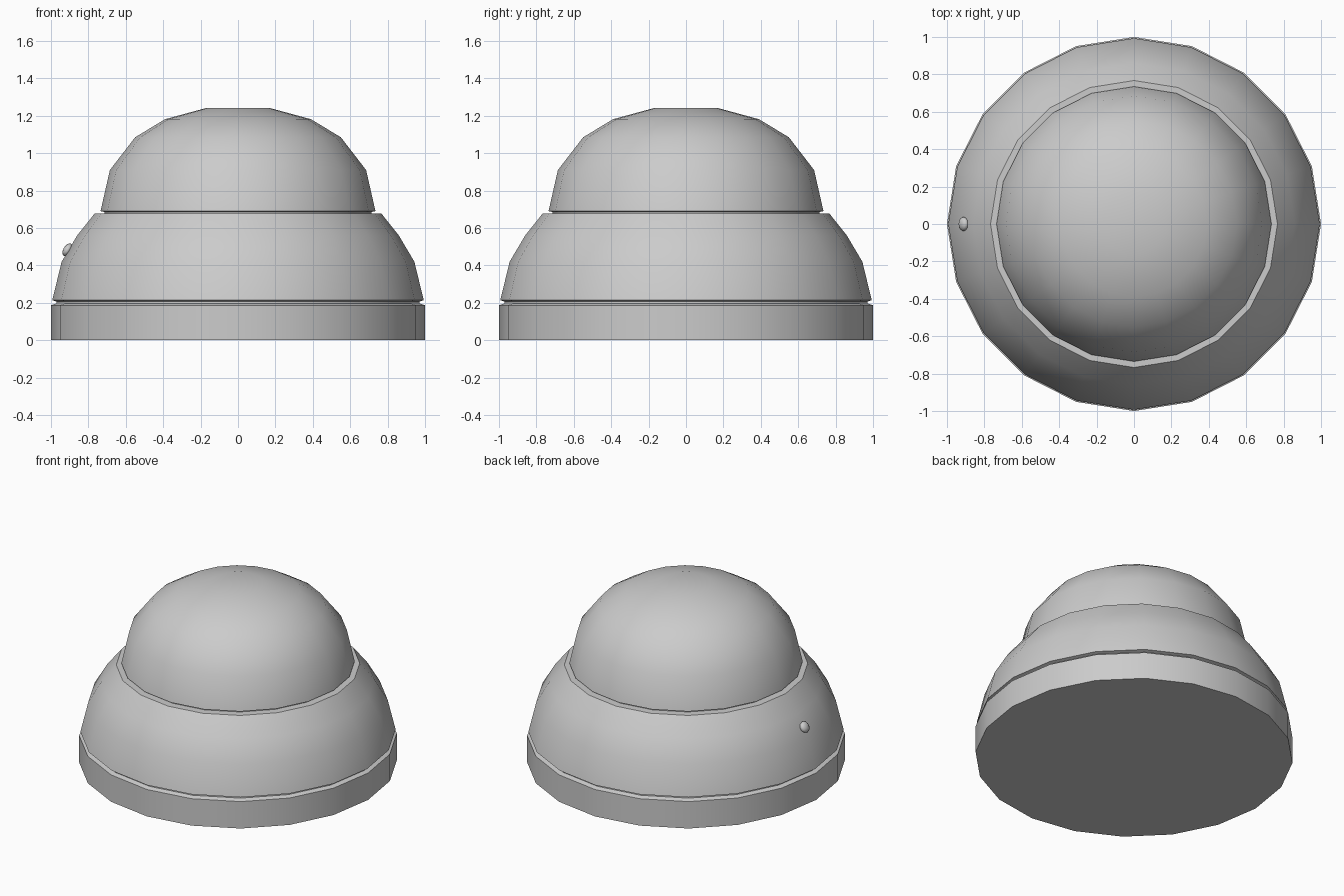
import bpy, bmesh, math
from mathutils import Matrix, Vector

if "Cube" in bpy.data.objects:
    bpy.data.objects.remove(bpy.data.objects["Cube"])

SIDES = 20

grey = bpy.data.materials.new("plain grey")
grey.diffuse_color = (0.6, 0.6, 0.6, 1)
grey.use_nodes = True
grey.node_tree.nodes["Principled BSDF"].inputs["Base Color"].default_value = grey.diffuse_color


def finish(name, bm, angle=40):
    bmesh.ops.recalc_face_normals(bm, faces=bm.faces)
    mesh = bpy.data.meshes.new(name)
    bm.to_mesh(mesh)
    bm.free()
    mesh.materials.append(grey)
    obj = bpy.data.objects.new(name, mesh)
    bpy.context.collection.objects.link(obj)
    bpy.ops.object.select_all(action='DESELECT')
    obj.select_set(True)
    bpy.context.view_layer.objects.active = obj
    bpy.ops.object.shade_smooth_by_angle(angle=math.radians(angle))
    return obj


def lathe(name, profile):
    """Turn (radius, height) points around z and cap both ends."""
    bm = bmesh.new()
    rings = []
    for r, z in profile:
        rings.append([bm.verts.new((r * math.cos(i * math.tau / SIDES),
                                    r * math.sin(i * math.tau / SIDES), z))
                      for i in range(SIDES)])
    for a, b in zip(rings, rings[1:]):
        for i in range(SIDES):
            j = (i + 1) % SIDES
            bm.faces.new((a[i], a[j], b[j], b[i]))
    bm.faces.new(rings[0])
    bm.faces.new(rings[-1])
    return finish(name, bm)


# One stepped, turned body: base drum, groove, lower dome, ledge, upper dome
lathe("bell_body", [
    (1.0, 0.0), (1.0, 0.187),
    (0.97, 0.197), (0.97, 0.207), (0.993, 0.214),
    (0.943, 0.42), (0.86, 0.56), (0.767, 0.677),
    (0.715, 0.677), (0.715, 0.686), (0.735, 0.69),
    (0.685, 0.91), (0.55, 1.085), (0.39, 1.182), (0.165, 1.243),
])

# Small rounded button on the left of the lower dome, facing outwards
bm = bmesh.new()
bmesh.ops.create_uvsphere(bm, u_segments=10, v_segments=6, radius=1)
normal = Vector((-0.87, 0, 0.5))
turn = normal.to_track_quat('Z', 'Y').to_matrix().to_4x4()
place = Matrix.Translation((-0.912, 0, 0.483)) @ turn @ Matrix.Diagonal((0.038, 0.038, 0.022, 1))
bmesh.ops.transform(bm, matrix=place, verts=bm.verts)
finish("button", bm, 50)
